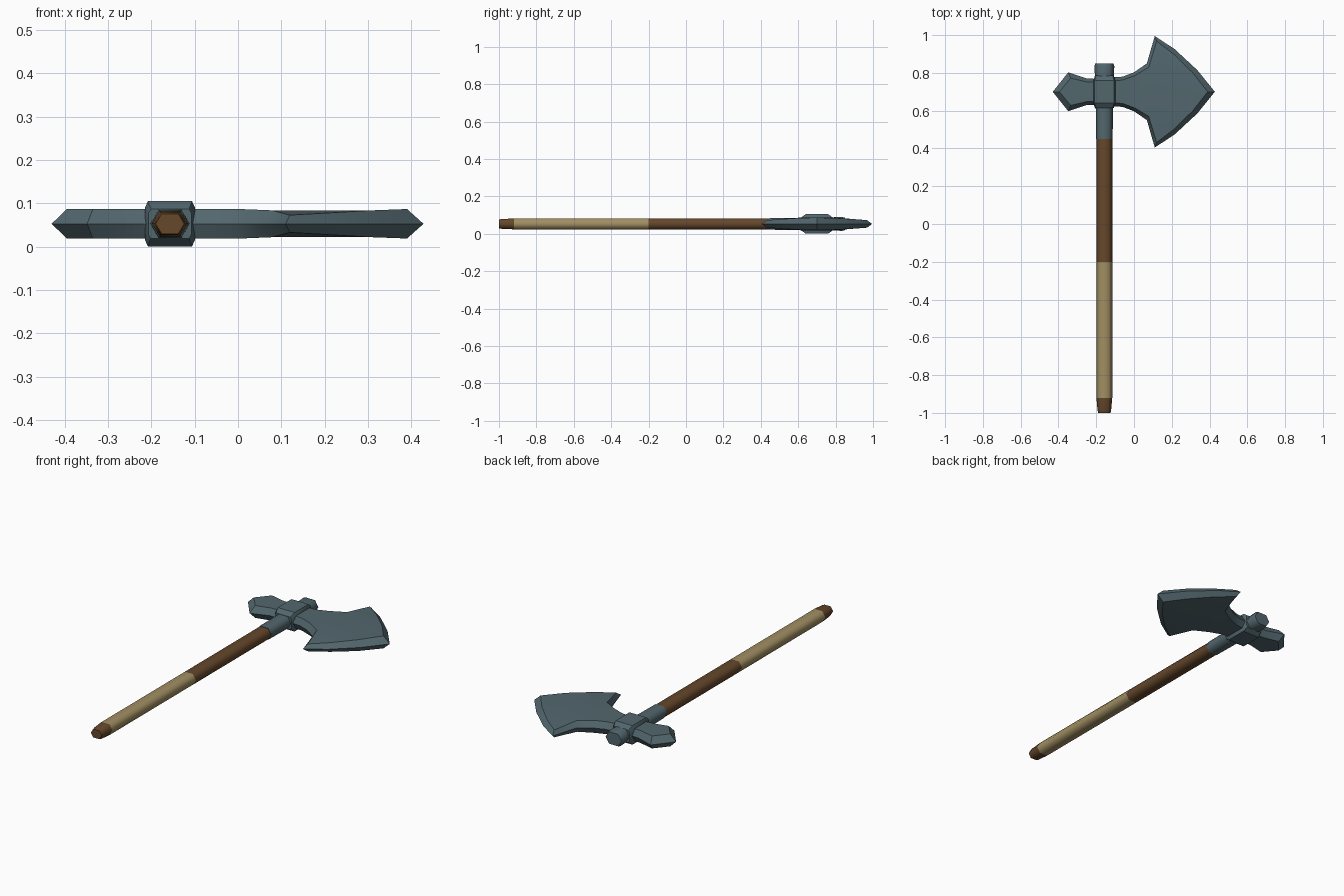
import bpy, bmesh, math

cube = bpy.data.objects.get("Cube")
if cube:
    bpy.data.objects.remove(cube, do_unlink=True)

AXIS_X, HEAD_Y, MID_Z = -0.157, 0.70, 0.053


def material(name, rgb):
    m = bpy.data.materials.new(name)
    m.use_nodes = True
    m.diffuse_color = (*rgb, 1)
    m.node_tree.nodes["Principled BSDF"].inputs["Base Color"].default_value = (*rgb, 1)
    return m


steel = material("blue grey steel", (0.085, 0.135, 0.155))
brown = material("dark brown wood", (0.13, 0.063, 0.024))
tan = material("tan wrap", (0.36, 0.275, 0.125))


def finish(name, bm, mat, angle):
    bmesh.ops.recalc_face_normals(bm, faces=bm.faces)
    mesh = bpy.data.meshes.new(name)
    bm.to_mesh(mesh)
    bm.free()
    mesh.materials.append(mat)
    ob = bpy.data.objects.new(name, mesh)
    bpy.context.collection.objects.link(ob)
    bpy.ops.object.select_all(action="DESELECT")
    ob.select_set(True)
    bpy.context.view_layer.objects.active = ob
    bpy.ops.object.shade_smooth_by_angle(angle=math.radians(angle))
    return ob


def loft(name, section, stations, mat, angle):
    """Sweep a unit section along y; each station is (y, half width, half height)."""
    bm = bmesh.new()
    rings = [[bm.verts.new((AXIS_X + u * w, y, MID_Z + v * h)) for u, v in section]
             for y, w, h in stations]
    n = len(section)
    for a, b in zip(rings, rings[1:]):
        for i in range(n):
            j = (i + 1) % n
            bm.faces.new((a[i], a[j], b[j], b[i]))
    bm.faces.new(rings[0])
    bm.faces.new(rings[-1])
    return finish(name, bm, mat, angle)


def bevelled_plate(name, points, mat):
    """Plate mirrored in y and z; each point is (rim x, rim dy, face x, face dy, face dz)."""
    bm = bmesh.new()
    full = [(p, 1) for p in points] + [(p, -1) for p in reversed(points) if p[1] > 0]
    rim = [bm.verts.new((p[0], HEAD_Y + s * p[1], MID_Z)) for p, s in full]
    n = len(full)
    for side in (1, -1):
        inner = [bm.verts.new((p[2], HEAD_Y + s * p[3], MID_Z + side * p[4])) for p, s in full]
        for i in range(n):
            j = (i + 1) % n
            bm.faces.new((rim[i], rim[j], inner[j], inner[i]))
        face = bm.faces.new(inner)
        bmesh.ops.triangulate(bm, faces=[face])
    return finish(name, bm, mat, 35)


HEX = [(1, 0), (0.58, 1), (-0.58, 1), (-1, 0), (-0.58, -1), (0.58, -1)]
BOX = [(1, 0.7), (0.88, 1), (-0.88, 1), (-1, 0.7), (-1, -0.7), (-0.88, -1), (0.88, -1), (1, -0.7)]

# Handle sections
loft("pommel", HEX, [(-1.0, 0.033, 0.023), (-0.985, 0.036, 0.026), (-0.92, 0.042, 0.029)], brown, 70)
loft("lower_grip", HEX, [(-0.92, 0.042, 0.029), (-0.2, 0.042, 0.029)], tan, 70)
loft("upper_grip", HEX, [(-0.2, 0.042, 0.029), (0.45, 0.042, 0.029)], brown, 70)

# Metal socket, collar and end knob
loft("socket", HEX, [(0.45, 0.044, 0.031), (0.66, 0.046, 0.033)], steel, 70)
loft("collar", BOX, [(0.615, 0.05, 0.034), (0.64, 0.058, 0.052),
                     (0.76, 0.058, 0.052), (0.785, 0.05, 0.034)], steel, 30)
loft("end_knob", HEX, [(0.74, 0.047, 0.034), (0.835, 0.053, 0.037), (0.85, 0.048, 0.033)], steel, 70)

# Flared blade with a bevelled cutting edge
bevelled_plate("blade", [
    (-0.13, 0.075, -0.13, 0.056, 0.034),
    (-0.06, 0.080, -0.06, 0.062, 0.034),
    (0.00, 0.103, 0.005, 0.086, 0.034),
    (0.068, 0.150, 0.078, 0.130, 0.031),
    (0.110, 0.295, 0.120, 0.268, 0.020),
    (0.215, 0.226, 0.208, 0.201, 0.025),
    (0.335, 0.115, 0.310, 0.102, 0.031),
    (0.428, 0.0, 0.390, 0.0, 0.034)], steel)

# Pointed rear spike
bevelled_plate("rear_spike", [
    (-0.18, 0.068, -0.18, 0.050, 0.034),
    (-0.25, 0.070, -0.25, 0.052, 0.034),
    (-0.348, 0.103, -0.335, 0.072, 0.034),
    (-0.430, 0.0, -0.395, 0.0, 0.034)], steel)
